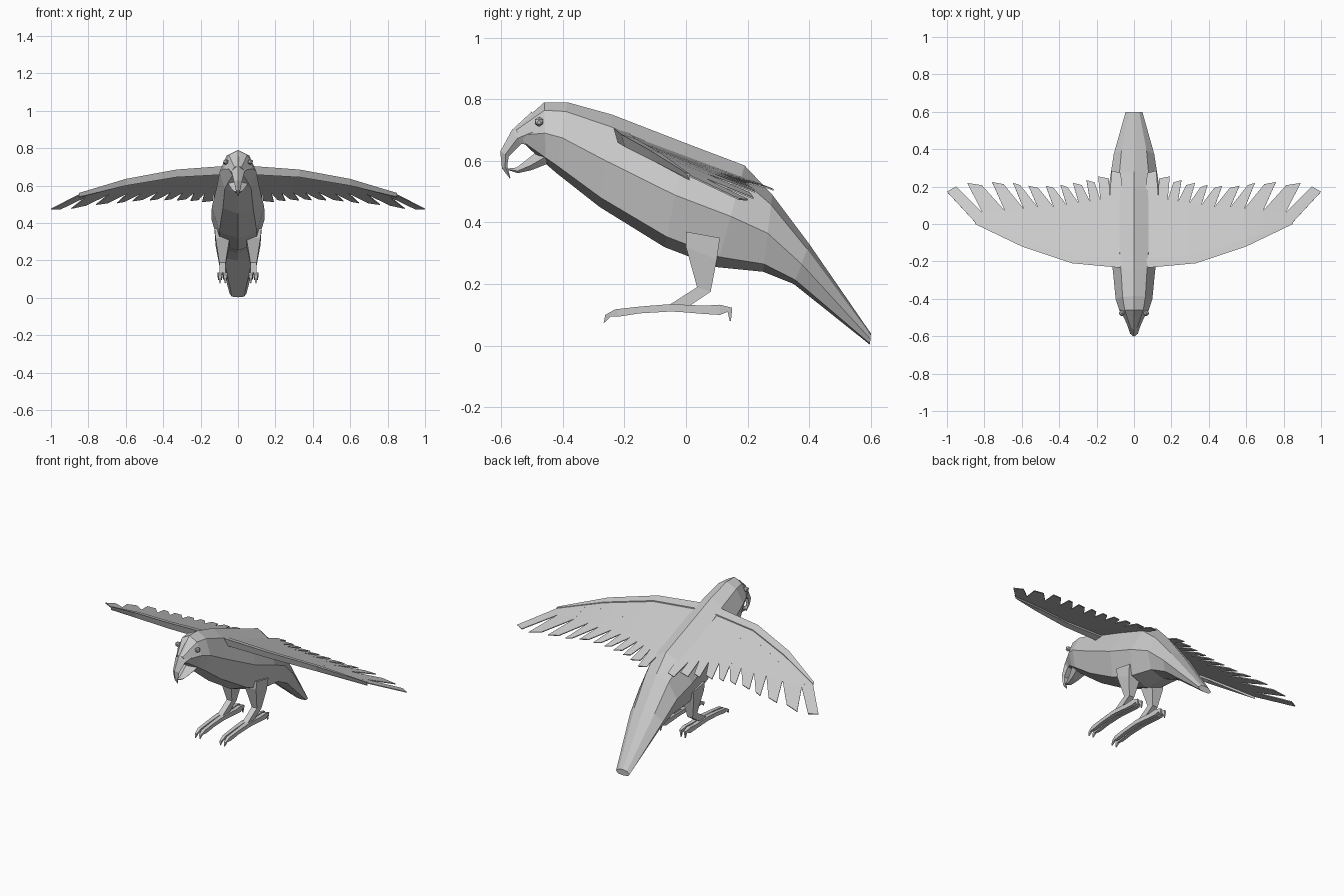
import bpy
from mathutils import Vector

if "Cube" in bpy.data.objects:
    bpy.data.objects.remove(bpy.data.objects["Cube"])


def make(name, verts, faces, mirror=False, thickness=0):
    me = bpy.data.meshes.new(name)
    me.from_pydata(verts, [], faces)
    ob = bpy.data.objects.new(name, me)
    bpy.context.collection.objects.link(ob)
    if thickness:
        m = ob.modifiers.new("thick", 'SOLIDIFY')
        m.thickness, m.offset = thickness, 0
    if mirror:
        ob.modifiers.new("mirror", 'MIRROR').use_mirror_merge = False
    return ob


def loft(name, rings, mirror=False):
    n = len(rings[0])
    verts = [v for r in rings for v in r]
    faces = [(a * n + i, a * n + (i + 1) % n, (a + 1) * n + (i + 1) % n, (a + 1) * n + i)
             for a in range(len(rings) - 1) for i in range(n)]
    faces += [tuple(range(n))[::-1], tuple(range(len(verts) - n, len(verts)))]
    return make(name, verts, faces, mirror)


def section(ty, tz, by, bz, w, shape):
    """Ring spanning a top point to a bottom point; shape = (width factor, height factor)."""
    half = [(w * k, by + (ty - by) * h, bz + (tz - bz) * h) for k, h in shape]
    return half + [(-x, y, z) for x, y, z in reversed(half) if x > 1e-6]


def box_ring(ty, tz, by, bz, x0, x1):
    return [(x0, ty, tz), (x1, ty, tz), (x1, by, bz), (x0, by, bz)]


# body from forehead to tail tip
octagon = [(0, 1), (.62, .87), (1, .5), (.72, .1), (0, 0)]
body = [(-.555, .705, -.53, .66, .03), (-.46, .79, -.455, .59, .08), (-.385, .79, -.42, .56, .098),
        (-.24, .75, -.28, .45, .112), (0, .657, -.07, .32, .14), (.19, .585, .1, .255, .142),
        (.28, .49, .25, .24, .125), (.4, .33, .35, .2, .108), (.6, .04, .597, .003, .045)]
loft("body", [section(*s, octagon) for s in body])

# hooked beak
diamond = [(0, 1), (1, .4), (.6, 0)]
upper = [(-.5, .76, -.495, .65, .055), (-.565, .70, -.535, .655, .034), (-.603, .63, -.575, .615, .021),
         (-.597, .575, -.58, .585, .013), (-.572, .543, -.57, .545, .003)]
lower = [(-.46, .65, -.45, .59, .055), (-.515, .605, -.5, .57, .035),
         (-.55, .578, -.545, .56, .02), (-.58, .575, -.578, .57, .006)]
loft("upper_beak", [section(*s, diamond) for s in upper])
loft("lower_beak", [section(*s, diamond) for s in lower])

# eyes
for s in (-1, 1):
    bpy.ops.mesh.primitive_ico_sphere_add(subdivisions=1, radius=.016, location=(s * .066, -.477, .727))
    bpy.context.object.name = "eye"

# leading edge of the wing: (x, y, z)
lead = [(.06, -.235, .70), (.33, -.21, .68), (.6, -.12, .63), (.85, 0, .555), (1, .17, .475)]
trail = [(.06, .25, .52), (.5, .21, .52), (.75, .21, .505), (1, .17, .475)]


def along(line, x):
    for a, b in zip(line, line[1:]):
        if x <= b[0]:
            return Vector(a).lerp(Vector(b), (x - a[0]) / (b[0] - a[0]))
    return Vector(line[-1])


def on_wing(x, y):
    a, b = along(lead, x), along(trail, x)
    t = (y - a.y) / max(b.y - a.y, .02)
    return (x, y, a.z + (b.z - a.z) * t)


loft("wing_arm", [[(x, y, z + .006), (x, y + w, z - w * .3 + .006), (x, y + w, z - w * .3 - .016),
                   (x, y + .012, z - h)]
                  for (x, y, z), w, h in zip(lead[:4], (.05, .045, .04, .012), (.04, .035, .03, .015))], True)

# feathered wing sheet
notch = [(.06, .15), (.13, .15), (.18, .13), (.235, .12), (.295, .11), (.36, .1), (.43, .09),
         (.515, .09), (.59, .08), (.69, .07), (.81, .06), (.85, 0)]
gap = [.07, .125, .2, .265, .34, .41, .49, .585, .67, .785, .92, 1.0]
reach = [.28, .25, .23, .215, .205, .2, .2, .215, .22, .215, .19]
verts, faces = [], []
for i in range(11):
    xl, xr = notch[i][0], notch[i + 1][0]
    g = .006 + .0025 * i
    a = gap[i] + (g if i else 0)
    b = gap[i + 1] - (g if i < 10 else 0)
    ya, yb = (reach[i] - .008, reach[i] + .004) if i < 10 else (.2, .172)
    k = len(verts)
    verts += [on_wing(xl, along(lead, xl).y + .01), on_wing(xr, along(lead, xr).y + .01),
              on_wing(*notch[i + 1]), on_wing(b, yb), on_wing(a, ya), on_wing(*notch[i])]
    if i < 10:
        faces += [(k, k + 1, k + 2, k + 5), (k + 5, k + 2, k + 3, k + 4)]
    else:
        faces += [(k, k + 1, k + 5), (k + 5, k + 1, k + 3, k + 4)]
make("wing_feathers", verts, faces, True, .005)

# legs
loft("leg", [box_ring(*r) for r in [(0, .37, .11, .35, .04, .125), (0, .32, .1, .28, .045, .12),
                                    (.036, .19, .08, .175, .066, .1), (-.05, .135, 0, .122, .066, .1)]], True)

# toes with claws
front = [(.02, .13, .02, .107, .011), (-.05, .135, -.05, .111, .013), (-.15, .127, -.15, .105, .011),
         (-.23, .118, -.215, .095, .01), (-.262, .1, -.245, .095, .006), (-.267, .076, -.263, .076, .002)]
back = [(-.05, .135, -.05, .112, .013), (.06, .13, .06, .103, .011), (.11, .133, .11, .1, .011),
        (.15, .123, .135, .11, .007), (.146, .08, .142, .08, .002)]
for x in (.068, .096):
    for name, toe in (("front_toe", front), ("back_toe", back)):
        loft(name, [box_ring(*t[:4], x - t[4], x + t[4]) for t in toe], True)
